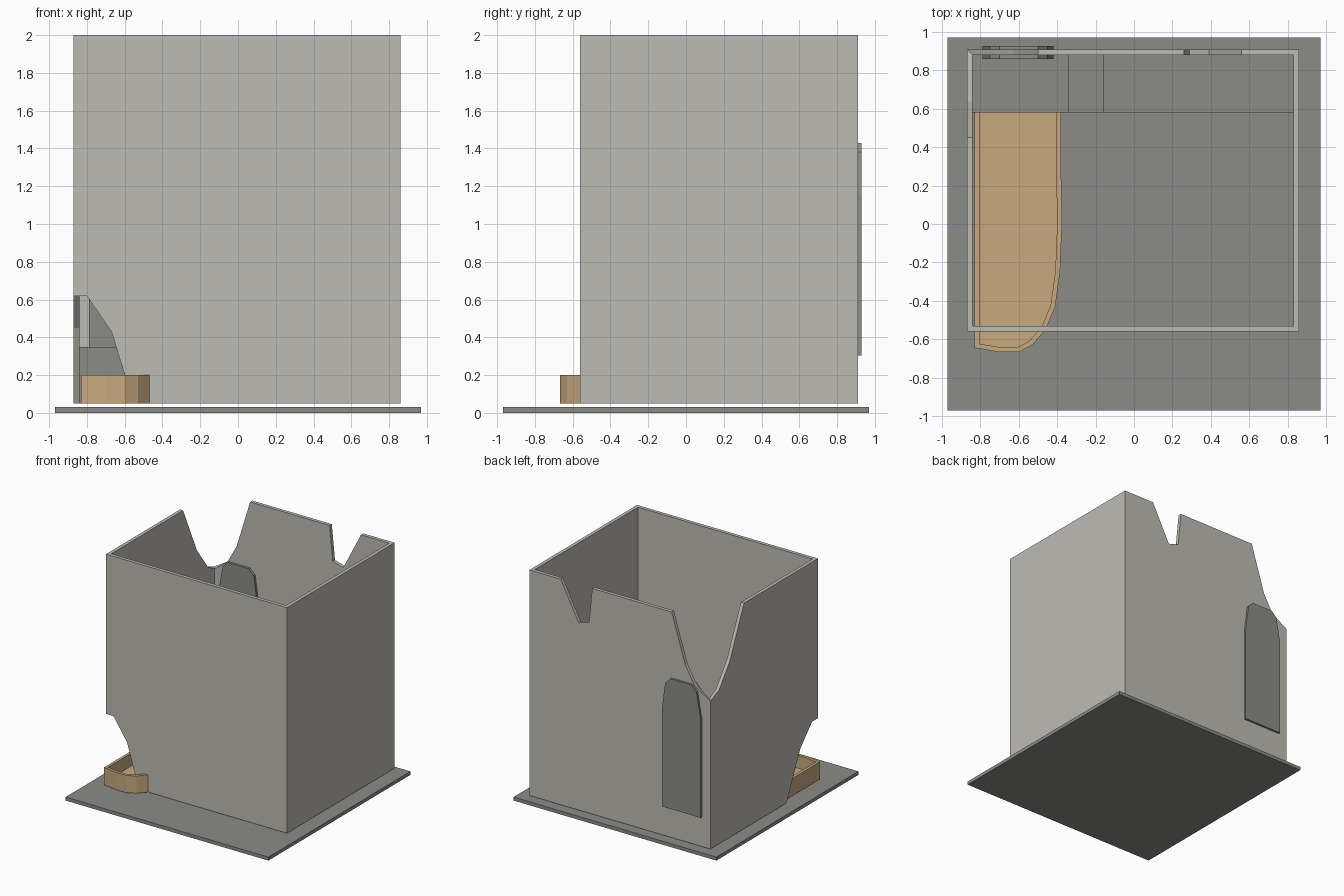
import bpy, bmesh
from mathutils import Vector

if "Cube" in bpy.data.objects:
    bpy.data.objects.remove(bpy.data.objects["Cube"])


def material(name, rgb):
    m = bpy.data.materials.new(name)
    m.diffuse_color = (*rgb, 1)
    m.use_nodes = True
    m.node_tree.nodes["Principled BSDF"].inputs["Base Color"].default_value = m.diffuse_color
    return m


LIGHT = material("light_stone", (0.51, 0.50, 0.455))
DARK = material("dark_stone", (0.26, 0.26, 0.24))
TAN = material("tan_wood", (0.58, 0.40, 0.21))


def finish(bm, name, mat):
    bmesh.ops.remove_doubles(bm, verts=bm.verts, dist=0.0005)
    bmesh.ops.recalc_face_normals(bm, faces=bm.faces)
    me = bpy.data.meshes.new(name)
    bm.to_mesh(me)
    bm.free()
    me.materials.append(mat)
    ob = bpy.data.objects.new(name, me)
    bpy.context.collection.objects.link(ob)
    return ob


def prism(bm, a, b, skip=lambda i, j: False):
    """Bridge two matching outlines; returns the cap on outline b."""
    va = [bm.verts.new(p) for p in a]
    vb = [bm.verts.new(p) for p in b]
    bm.faces.new(va)
    cap = bm.faces.new(vb)
    n = len(a)
    for i in range(n):
        j = (i + 1) % n
        if not skip(i, j):
            bm.faces.new((va[i], va[j], vb[j], vb[i]))
    return cap


def xz_block(name, pts, y0, y1, mat):
    bm = bmesh.new()
    prism(bm, [(x, y0, z) for x, z in pts], [(x, y1, z) for x, z in pts])
    return finish(bm, name, mat)


# Base plate
xz_block("base_plate", [(-0.97, 0), (0.97, 0), (0.97, 0.03), (-0.97, 0.03)],
         -0.97, 0.97, DARK)

# Broken walls: four mitred slabs welded into one shell
X0, X1, Y0, Y1, Z0, Z1, T = -0.87, 0.86, -0.56, 0.91, 0.05, 2.0, 0.03
walls = bmesh.new()


def wall(pts, lo, hi, outer, inner, along_x):
    def at(u, d, z):
        return (u, d, z) if along_x else (d, u, z)
    prism(walls, [at(u, outer, z) for u, z in pts],
          [at(min(max(u, lo + T), hi - T), inner, z) for u, z in pts],
          lambda i, j: pts[i][0] == pts[j][0] and pts[i][0] in (lo, hi))


# front: hole low in the left corner
wall([(X1, Z0), (X1, Z1), (X0, Z1), (X0, 0.62), (-0.80, 0.62), (-0.67, 0.43),
      (-0.60, 0.20), (-0.56, Z0)], X0, X1, Y0, Y0 + T, True)
# back: broken left corner and a small notch
wall([(X0, Z0), (X1, Z0), (X1, Z1), (0.56, Z1), (0.39, 1.67), (0.29, 1.70),
      (0.26, Z1), (-0.50, Z1), (-0.63, 1.58), (-0.72, 1.42), (X0, 1.33)],
     X0, X1, Y1, Y1 - T, True)
# left: broken back corner on top, hole low at the front
wall([(Y1, Z0), (Y1, 1.33), (0.79, 1.38), (0.64, 1.58), (0.45, Z1), (Y0, Z1),
      (Y0, 0.62), (-0.48, 0.62), (-0.32, 0.45), (-0.22, 0.24), (-0.13, Z0)],
     Y0, Y1, X0, X0 + T, False)
# right: intact
wall([(Y0, Z0), (Y1, Z0), (Y1, Z1), (Y0, Z1)], Y0, Y1, X1, X1 - T, False)
finish(walls, "broken_walls", LIGHT)

# Door slab with clipped arch top
xz_block("door", [(-0.79, 0.305), (-0.42, 0.305), (-0.42, 1.15), (-0.45, 1.38),
                  (-0.50, 1.43), (-0.70, 1.43), (-0.75, 1.38), (-0.79, 1.15)],
         0.86, 0.928, DARK)

# Stepped landing along the back wall
xz_block("landing_steps", [(-0.84, Z0), (0.83, Z0), (0.83, 0.15), (-0.16, 0.15),
                           (-0.16, 0.25), (-0.34, 0.25), (-0.34, 0.35),
                           (-0.84, 0.35)], 0.58, 0.88, DARK)

# Trough with a rim, rounded at the front
outline = [(-0.83, 0.62), (-0.83, -0.645), (-0.70, -0.667), (-0.60, -0.667),
           (-0.53, -0.63), (-0.46, -0.55), (-0.41, -0.43), (-0.385, -0.25),
           (-0.375, 0.0), (-0.38, 0.3), (-0.38, 0.62)]
bm = bmesh.new()
top = prism(bm, [(x, y, Z0) for x, y in outline], [(x, y, 0.20) for x, y in outline])
bmesh.ops.recalc_face_normals(bm, faces=bm.faces)
bmesh.ops.inset_region(bm, faces=[top], thickness=0.025, use_even_offset=True)
floor = bmesh.ops.extrude_discrete_faces(bm, faces=[top])["faces"][0]
bmesh.ops.translate(bm, verts=floor.verts, vec=Vector((0, 0, -0.11)))
finish(bm, "trough", TAN)
